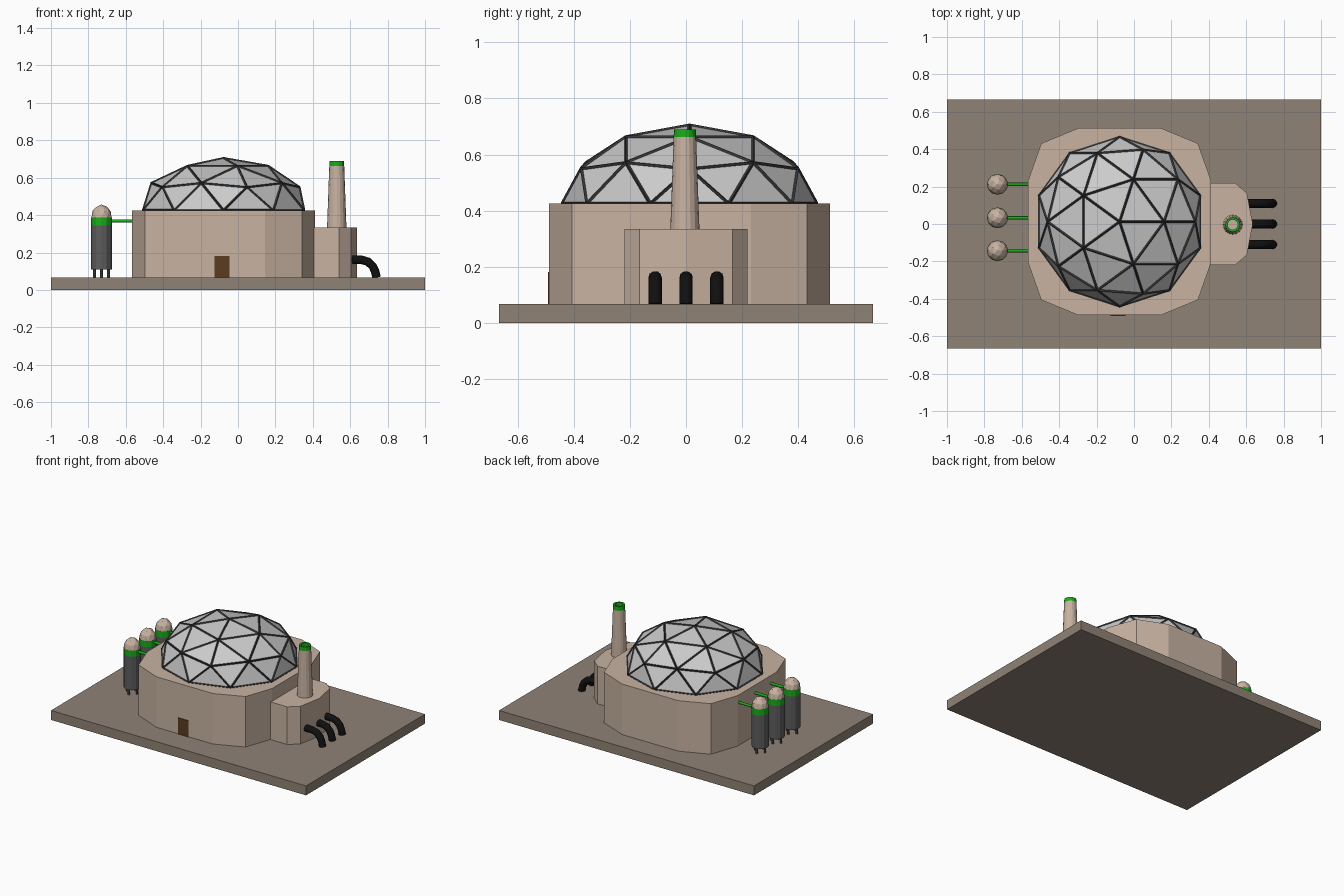
import bpy, bmesh
from math import cos, sin, pi

if "Cube" in bpy.data.objects:
    bpy.data.objects.remove(bpy.data.objects["Cube"])


def material(name, r, g, b):
    m = bpy.data.materials.new(name)
    m.diffuse_color = (r, g, b, 1)
    m.use_nodes = True
    m.node_tree.nodes["Principled BSDF"].inputs["Base Color"].default_value = m.diffuse_color
    return m


TAN = material("tan_plaster", 0.58, 0.45, 0.36)
EARTH = material("earth", 0.28, 0.225, 0.18)
GREEN = material("green", 0.01, 0.42, 0.01)
DARK = material("dark_metal", 0.035, 0.035, 0.035)
STEEL = material("steel", 0.11, 0.11, 0.11)
BLACK = material("black", 0.005, 0.005, 0.005)
BROWN = material("brown", 0.10, 0.045, 0.015)


def finish(name, bm, mat=None):
    bmesh.ops.recalc_face_normals(bm, faces=bm.faces)
    me = bpy.data.meshes.new(name)
    bm.to_mesh(me)
    bm.free()
    ob = bpy.data.objects.new(name, me)
    bpy.context.collection.objects.link(ob)
    if mat:
        me.materials.append(mat)
    return ob


def prism(name, outline, z0, z1, mat):
    bm = bmesh.new()
    lo = [bm.verts.new((x, y, z0)) for x, y in outline]
    hi = [bm.verts.new((x, y, z1)) for x, y in outline]
    bm.faces.new(lo[::-1])
    bm.faces.new(hi)
    n = len(lo)
    for i in range(n):
        j = (i + 1) % n
        bm.faces.new((lo[i], lo[j], hi[j], hi[i]))
    return finish(name, bm, mat)


def box(name, x0, x1, y0, y1, z0, z1, mat):
    return prism(name, [(x0, y0), (x1, y0), (x1, y1), (x0, y1)], z0, z1, mat)


def lathe(name, cx, cy, profile, sides, mat):
    # rings of (radius, z), capped at both ends
    bm = bmesh.new()
    rings = [[bm.verts.new((cx + r * cos(2 * pi * i / sides), cy + r * sin(2 * pi * i / sides), z))
              for i in range(sides)] for r, z in profile]
    for a, b in zip(rings, rings[1:]):
        for i in range(sides):
            j = (i + 1) % sides
            bm.faces.new((a[i], a[j], b[j], b[i]))
    bm.faces.new(rings[0][::-1])
    bm.faces.new(rings[-1])
    return finish(name, bm, mat)


def half_icosphere(name, cx, cy, z, r, h, mat=None):
    bm = bmesh.new()
    bmesh.ops.create_icosphere(bm, subdivisions=2, radius=1)
    low = [v for v in bm.verts if v.co.z < -0.01]
    bmesh.ops.delete(bm, geom=low, context='VERTS')
    for v in bm.verts:
        v.co = (cx + v.co.x * r, cy + v.co.y * r, z + v.co.z * h)
    return finish(name, bm, mat)


def tube(name, pts, radius, mat):
    cu = bpy.data.curves.new(name, 'CURVE')
    cu.dimensions = '3D'
    cu.bevel_depth = radius
    cu.bevel_resolution = 3
    cu.use_fill_caps = True
    sp = cu.splines.new('POLY')
    sp.points.add(len(pts) - 1)
    for p, co in zip(sp.points, pts):
        p.co = (*co, 1)
    ob = bpy.data.objects.new(name, cu)
    bpy.context.collection.objects.link(ob)
    cu.materials.append(mat)
    return ob


# ground slab
GROUND = 0.067
box("base_slab", -1, 1, -0.666, 0.666, 0, GROUND, EARTH)

# twelve-sided main building, mirrored from one quarter
cx, cy = -0.077, 0.0125
quarter = [(0.489, 0.22), (0.419, 0.418), (0.221, 0.5)]
outline = quarter + [(-x, y) for x, y in quarter[::-1]]
outline += [(-x, -y) for x, y in outline]
prism("main_building", [(cx + x, cy + y) for x, y in outline], GROUND, 0.425, TAN)
box("door", -0.126, -0.045, -0.492, -0.47, GROUND, 0.182, BROWN)

# geodesic dome with strut frame
half_icosphere("dome_panels", cx, cy, 0.425, 0.453, 0.279)
frame = half_icosphere("dome_frame", cx, cy, 0.425, 0.453, 0.279, DARK)
wire = frame.modifiers.new("struts", 'WIREFRAME')
wire.thickness = 0.013
wire.use_boundary = True

# side annex
half = [(0.38, -0.22), (0.54, -0.22), (0.604, -0.165)]
prism("annex", half + [(0.635, 0)] + [(x, -y) for x, y in half[::-1]], GROUND, 0.334, TAN)

# chimney with hollow green rim
lathe("chimney", 0.528, -0.004, [(0.052, 0.33), (0.04, 0.662)], 16, TAN)
lathe("chimney_rim", 0.528, -0.004,
      [(0.04, 0.662), (0.039, 0.69), (0.027, 0.69), (0.027, 0.665)], 16, GREEN)
lathe("chimney_throat", 0.528, -0.004, [(0.027, 0.655), (0.027, 0.667)], 16, TAN)

# bent outlet pipes
for i, y in enumerate((-0.11, 0, 0.11)):
    tube(f"outlet_pipe_{i}", [(0.58, y, 0.161), (0.66, y, 0.161), (0.695, y, 0.151),
                              (0.721, y, 0.126), (0.733, y, 0.10), (0.741, y, 0.066)], 0.024, BLACK)

# storage tanks
TX, R = -0.73, 0.056
for i, y in enumerate((-0.143, 0.033, 0.212)):
    lathe(f"tank_body_{i}", TX, y, [(R, 0.108), (R, 0.345)], 12, STEEL)
    lathe(f"tank_band_{i}", TX, y, [(R, 0.345), (R, 0.388)], 12, GREEN)
    half_icosphere(f"tank_cap_{i}", TX, y, 0.388, R, 0.068, TAN)
    tube(f"tank_feed_{i}", [(TX, y, 0.369), (-0.55, y, 0.369)], 0.009, GREEN)
    for k in range(4):
        a = k * pi / 2
        lathe(f"tank_leg_{i}_{k}", TX + 0.038 * cos(a), y + 0.038 * sin(a),
              [(0.008, GROUND), (0.008, 0.112)], 8, STEEL)
